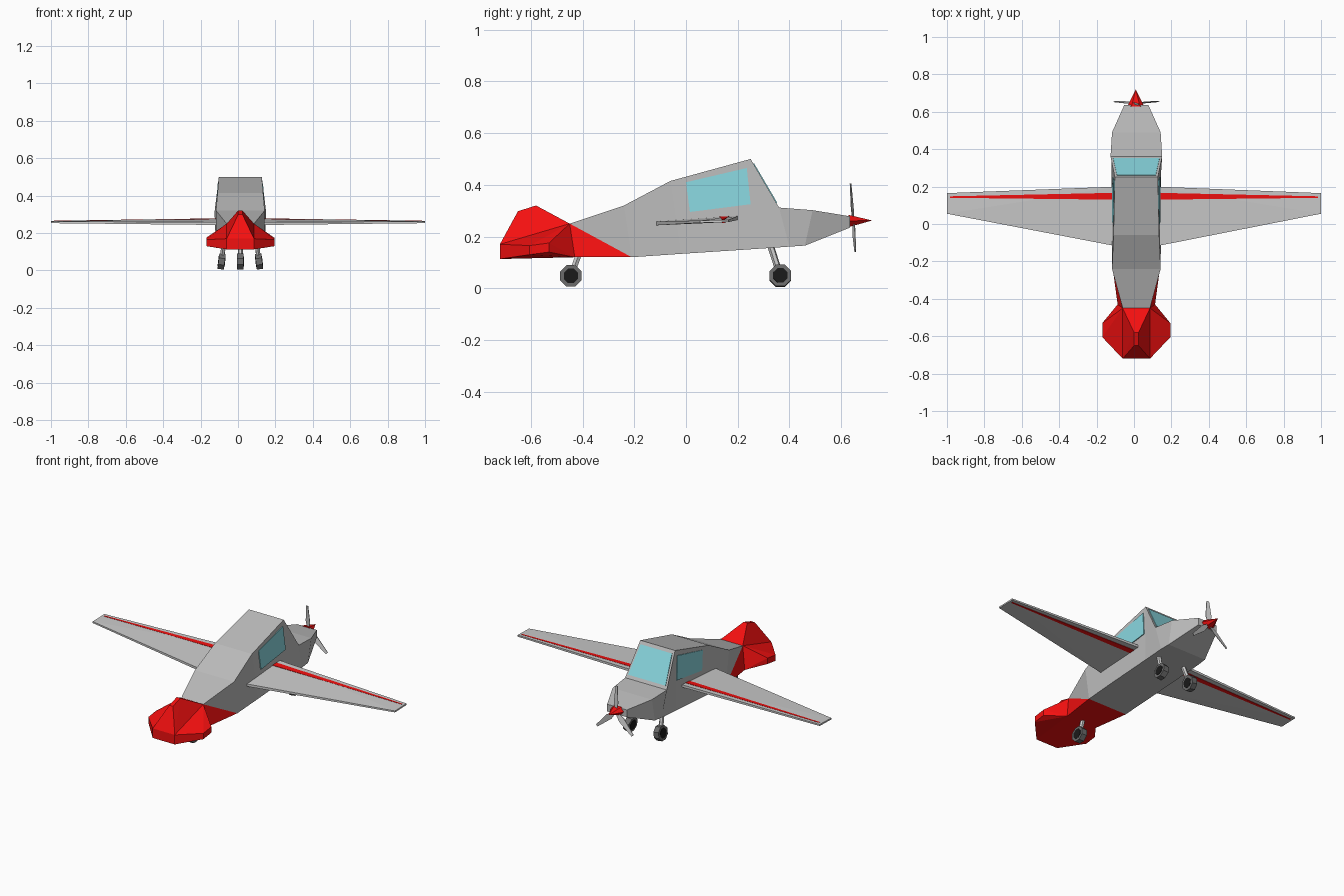
import bpy, bmesh
from math import radians
from mathutils import Vector, Matrix

if "Cube" in bpy.data.objects:
    bpy.data.objects.remove(bpy.data.objects["Cube"])

CX = 0.0125  # body centre line


def material(name, r, g, b):
    m = bpy.data.materials.new(name)
    m.diffuse_color = (r, g, b, 1)
    m.use_nodes = True
    m.node_tree.nodes["Principled BSDF"].inputs["Base Color"].default_value = m.diffuse_color
    return m


red = material("red", 0.9, 0.005, 0.005)
glass = material("glass", 0.25, 0.68, 0.74)
rubber = material("rubber", 0.15, 0.15, 0.15)
black = material("black", 0.01, 0.01, 0.01)


def finish(bm, name, mat=None):
    bmesh.ops.recalc_face_normals(bm, faces=bm.faces)
    me = bpy.data.meshes.new(name)
    bm.to_mesh(me)
    bm.free()
    ob = bpy.data.objects.new(name, me)
    bpy.context.collection.objects.link(ob)
    if mat:
        me.materials.append(mat)
    return ob


def hull(name, pts, mat=None):
    bm = bmesh.new()
    vs = [bm.verts.new(p) for p in pts]
    bmesh.ops.convex_hull(bm, input=vs)
    bmesh.ops.dissolve_limit(bm, angle_limit=0.01, verts=bm.verts, edges=bm.edges)
    return finish(bm, name, mat)


def both(pts):
    return [(CX + s * x, y, z) for x, y, z in pts for s in (-1, 1)]


def rod(name, a, b, r1, r2, sides=8, mat=None):
    a, b = Vector(a), Vector(b)
    d = b - a
    bm = bmesh.new()
    m = Matrix.Translation((a + b) / 2) @ d.to_track_quat('Z', 'Y').to_matrix().to_4x4()
    m = m @ Matrix.Rotation(radians(180 / sides), 4, 'Z')
    bmesh.ops.create_cone(bm, cap_ends=True, segments=sides, radius1=r1,
                          radius2=r2, depth=d.length, matrix=m)
    return finish(bm, name, mat)


# Fuselage: sections of bottom (y, z, half width) and top (y, z, half width)
sections = [((-.43, .12, .10), (-.45, .25, .073)),
            ((-.21, .12, .13), (-.24, .32, .13)),
            ((-.02, .133, .132), (-.06, .415, .122)),
            ((.27, .152, .132), (.25, .50, .115)),
            ((.40, .161, .132), (.36, .312, .138)),
            ((.46, .165, .128), (.49, .302, .13)),
            ((.635, .235, .065), (.635, .278, .065))]
bm = bmesh.new()
rings = []
for (yb, zb, wb), (yt, zt, wt) in sections:
    rings.append([bm.verts.new(p) for p in ((CX - wb, yb, zb), (CX + wb, yb, zb),
                                            (CX + wt, yt, zt), (CX - wt, yt, zt))])
for n, (a, b) in enumerate(zip(rings, rings[1:])):
    for i in range(4):
        j = (i + 1) % 4
        if n == 0 and i in (1, 3):
            # tail side is split into a grey and a red triangle
            lo, hi = (1, 2) if i == 1 else (0, 3)
            bm.faces.new((a[lo], b[lo], a[hi])).material_index = 1
            bm.faces.new((b[lo], b[hi], a[hi]))
        else:
            f = bm.faces.new((a[i], a[j], b[j], b[i]))
            f.material_index = int(n == 0 and i == 0)
bm.faces.new(rings[0])
bm.faces.new(rings[-1])
body = finish(bm, "fuselage", material("grey", 0.5, 0.5, 0.5))
body.data.materials.append(red)

# Tail: broad stabiliser and fin
hull("stabiliser", both([(.073, -.45, .25), (.10, -.43, .12), (.182, -.53, .175),
                         (.182, -.53, .14), (.182, -.605, .165), (.182, -.605, .13),
                         (.073, -.72, .17), (.073, -.72, .113)]), red)
hull("fin", both([(.073, -.45, .25), (.073, -.72, .17),
                  (.012, -.58, .32), (.012, -.65, .298)]), red)

# Wings with a red stripe through both faces
for s, side in ((-1, "left"), (1, "right")):
    root, tip = CX + s * .10, s * 1.0
    hull(side + "_wing", [(root, .20, .279), (root, .20, .264), (root, -.12, .258),
                          (root, -.12, .243), (tip, .165, .265), (tip, .165, .256),
                          (tip, .055, .262), (tip, .055, .253)])
    hull(side + "_wing_stripe",
         [(root, y, z) for y, z in ((.167, .279), (.167, .2595), (.13, .277), (.13, .2575))] +
         [(s * .985, y, z) for y, z in ((.148, .266), (.148, .253), (.14, .266), (.14, .253))],
         red)


# Windows: thin panes set on the cabin walls
def side_x(z):
    return .132 - (z - .152) / .348 * .017 + .002


for s, side in ((-1, "left"), (1, "right")):
    corners = [(.0, .41), (.235, .465), (.25, .325), (.015, .295)]
    hull(side + "_window", [(CX + s * (side_x(z) + d), y, z)
                            for y, z in corners for d in (-.012, .003)], glass)
hull("windshield", both([(.124, .353, .331), (.104, .263, .484),
                         (.124, .346, .327), (.104, .256, .48)]), glass)

# Propeller: spinner and three tapered blades
spinner = rod("spinner", (CX - .003, .63, .26), (CX - .003, .72, .263), .045, 0, 6, red)
for v in spinner.data.vertices:
    v.co.z = .261 + (v.co.z - .261) * .6
hub = Vector((CX, .647, .255))
for k, (x, z) in enumerate(((0, .15), (-.118, -.11), (.118, -.11))):
    d = Vector((x, -.07 * z, z))
    across = d.cross(Vector((0, 1, 0))).normalized()
    pts = []
    for t, w in ((.1, .008), (.35, .017), (1, .007)):
        for e in (-1, 1):
            for th in (-.0015, .0015):
                pts.append(hub + d * t + across * w * e + Vector((0, th + e * w * .25, 0)))
    hull(f"propeller_blade_{k + 1}", pts)

# Landing gear: strut, eight-sided wheel and dark hub
for name, x, y, top, lean in (("tail", 0, -.445, (-.415, .13), 0),
                              ("front_left", -.10, .365, (.325, .17), -1),
                              ("front_right", .10, .365, (.325, .17), 1)):
    c = Vector((CX + x, y, .048))
    axle = Vector((1, 0, lean * .12)).normalized()
    rod(name + "_wheel", c - axle * .017, c + axle * .017, .045, .045, 8, rubber)
    rod(name + "_hub", c - axle * .019, c + axle * .019, .03, .03, 8, black)
    rod(name + "_strut", (CX + x - lean * .015, top[0], top[1]), c, .013, .013, 6)
